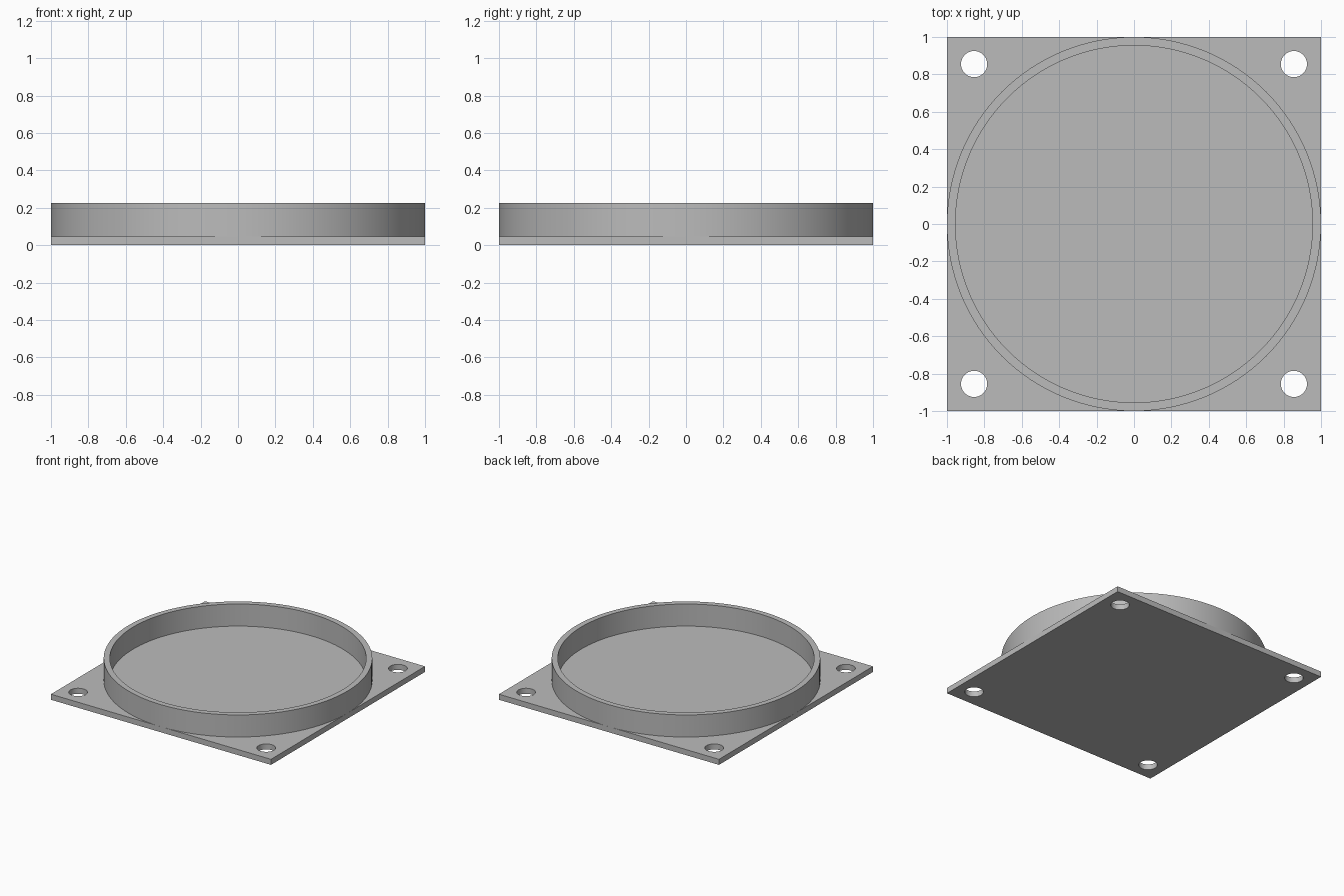
import bpy, bmesh, math
from mathutils import Matrix, Vector

cube = bpy.data.objects.get("Cube")
if cube:
    bpy.data.objects.remove(cube, do_unlink=True)

PLATE_H, TOTAL_H = 0.0455, 0.227
OUTER_R, WALL = 1.0, 0.0455
HOLE_R, HOLE_POS = 0.07, 0.855

grey = bpy.data.materials.new("grey")
grey.use_nodes = True
grey.diffuse_color = (0.5, 0.5, 0.5, 1)
grey.node_tree.nodes["Principled BSDF"].inputs["Base Color"].default_value = (0.5, 0.5, 0.5, 1)


def make_object(name, bm):
    bmesh.ops.recalc_face_normals(bm, faces=bm.faces)
    mesh = bpy.data.meshes.new(name)
    bm.to_mesh(mesh)
    bm.free()
    obj = bpy.data.objects.new(name, mesh)
    bpy.context.collection.objects.link(obj)
    mesh.materials.append(grey)
    return obj


def smooth(obj):
    bpy.ops.object.select_all(action='DESELECT')
    obj.select_set(True)
    bpy.context.view_layer.objects.active = obj
    bpy.ops.object.shade_smooth_by_angle(angle=math.radians(30))


# Square base plate
bm = bmesh.new()
bmesh.ops.create_cube(bm, size=1, matrix=Matrix.Translation((0, 0, PLATE_H / 2))
                      @ Matrix.Diagonal((2, 2, PLATE_H, 1)))
plate = make_object("base_plate", bm)

# Four corner screw holes
bm = bmesh.new()
for sx in (-1, 1):
    for sy in (-1, 1):
        bmesh.ops.create_cone(bm, cap_ends=True, segments=48, radius1=HOLE_R, radius2=HOLE_R,
                              depth=PLATE_H * 4,
                              matrix=Matrix.Translation((sx * HOLE_POS, sy * HOLE_POS, 0)))
cutter = make_object("hole_cutter", bm)
cut = plate.modifiers.new("screw_holes", 'BOOLEAN')
cut.object, cut.operation, cut.solver = cutter, 'DIFFERENCE', 'EXACT'
bpy.context.view_layer.objects.active = plate
bpy.ops.object.modifier_apply(modifier=cut.name)
bpy.data.objects.remove(cutter, do_unlink=True)
smooth(plate)

# Round rim wall: its section is spun about z and stands on the plate
bm = bmesh.new()
section = [(OUTER_R, PLATE_H), (OUTER_R, TOTAL_H),
           (OUTER_R - WALL, TOTAL_H), (OUTER_R - WALL, PLATE_H)]
verts = [bm.verts.new((r, 0, z)) for r, z in section]
edges = [bm.edges.new((verts[i], verts[(i + 1) % 4])) for i in range(4)]
bmesh.ops.spin(bm, geom=verts + edges, cent=Vector(), axis=(0, 0, 1),
               angle=math.tau, steps=128, use_merge=True)
bmesh.ops.remove_doubles(bm, verts=bm.verts, dist=0.0001)
rim = make_object("round_rim", bm)
smooth(rim)
